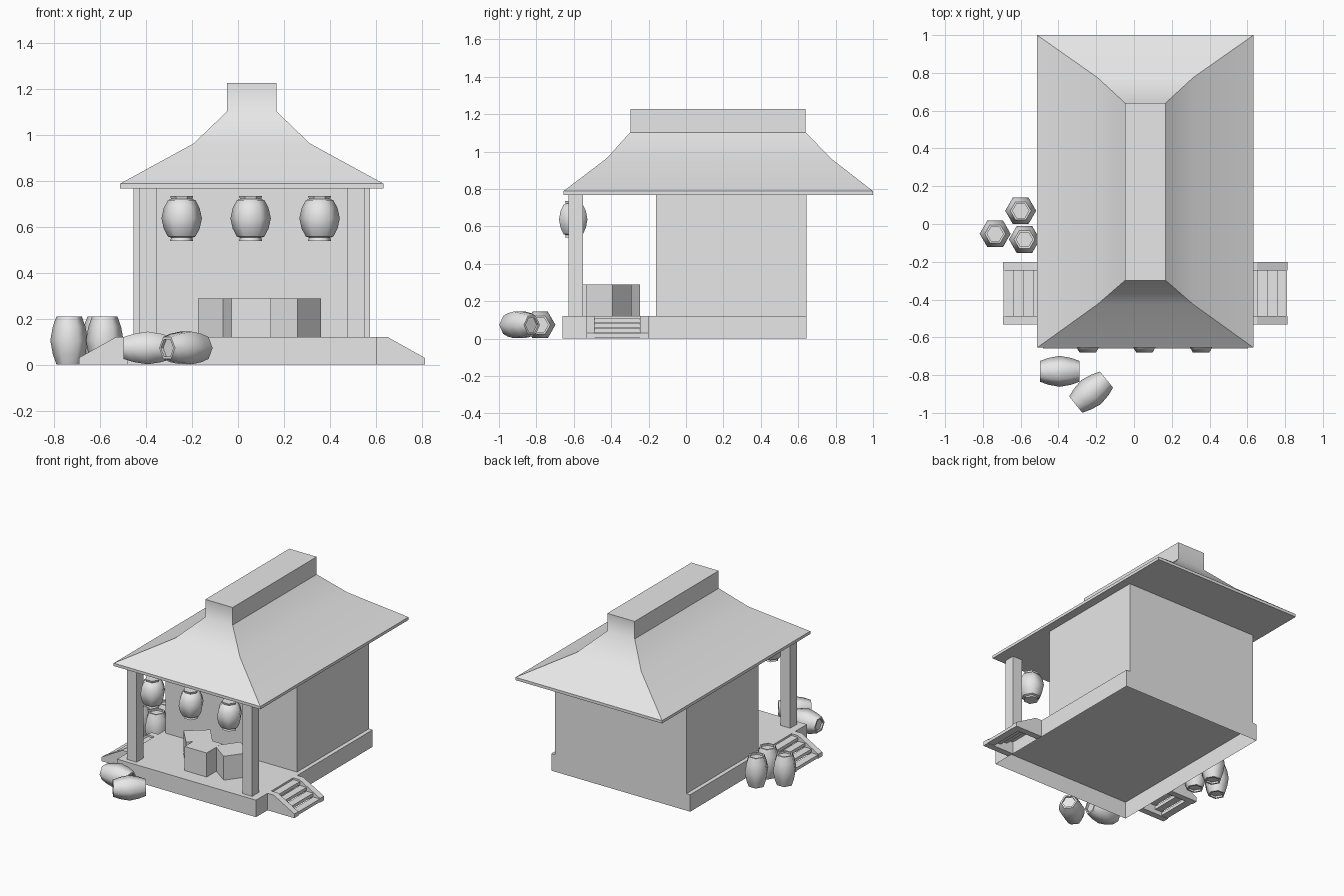
import bpy, bmesh
from math import radians, cos, sin, pi
from mathutils import Matrix, Vector

cube = bpy.data.objects.get("Cube")
if cube:
    bpy.data.objects.remove(cube, do_unlink=True)

MID = 0.06      # centre line of the building
FLOOR = 0.12    # top of the plinth

grey = bpy.data.materials.new("plain_grey")
grey.use_nodes = True
grey.diffuse_color = (0.8, 0.8, 0.8, 1)
grey.node_tree.nodes["Principled BSDF"].inputs["Base Color"].default_value = (0.8, 0.8, 0.8, 1)


def finish(name, bm, matrix=None):
    mesh = bpy.data.meshes.new(name)
    bm.to_mesh(mesh)
    bm.free()
    mesh.materials.append(grey)
    obj = bpy.data.objects.new(name, mesh)
    bpy.context.collection.objects.link(obj)
    if matrix:
        obj.matrix_world = matrix
    return obj


def box(name, x, y, z, turn=0, hollow=False):
    """Box from (min, max) ranges, turned about its own vertical axis; hollow leaves the underside open."""
    bm = bmesh.new()
    size = Vector((x[1] - x[0], y[1] - y[0], z[1] - z[0]))
    bmesh.ops.create_cube(bm, size=1, matrix=Matrix.Diagonal(size).to_4x4())
    if hollow:
        bm.normal_update()
        under = [f for f in bm.faces if f.normal.z < -0.5]
        bmesh.ops.delete(bm, geom=under, context='FACES_ONLY')
    centre = Vector((sum(x), sum(y), sum(z))) / 2
    return finish(name, bm, Matrix.Translation(centre) @ Matrix.Rotation(radians(turn), 4, 'Z'))


def loft(bm, rings):
    """Skin a stack of point rings and cap both ends; returns side faces per band."""
    loops = [[bm.verts.new(p) for p in ring] for ring in rings]
    n = len(loops[0])
    bands = []
    for a, b in zip(loops, loops[1:]):
        bands.append([bm.faces.new((a[i], a[(i + 1) % n], b[(i + 1) % n], b[i])) for i in range(n)])
    bm.faces.new(loops[0])
    bm.faces.new(loops[-1])
    bmesh.ops.recalc_face_normals(bm, faces=bm.faces)
    return bands


def turned(name, profile, location, rotation=(0, 0, 0), flat=()):
    """Six-sided turned body; bands listed in flat keep hard edges."""
    bm = bmesh.new()
    rings = [[(r * cos(k * pi / 3), r * sin(k * pi / 3), z) for k in range(6)] for r, z in profile]
    for i, band in enumerate(loft(bm, rings)):
        for f in band:
            f.smooth = i not in flat
    m = Matrix.Translation(location)
    m = m @ Matrix.Rotation(radians(rotation[2]), 4, 'Z') @ Matrix.Rotation(radians(rotation[0]), 4, 'X')
    return finish(name, bm, m)


def both_ends(half):
    return [(r, -z) for r, z in half] + [(r, z) for r, z in reversed(half) if z > 0]


# Open-bottomed plinth, walls and porch posts
box("plinth", (-0.483, 0.603), (-0.66, 0.643), (0, FLOOR), hollow=True)
box("house_walls", (-0.454, 0.574), (-0.16, 0.643), (FLOOR, 0.77))
for side, name in ((-1, "right_post"), (1, "left_post")):
    x = MID + side * 0.452
    box(name, (x - 0.038, x + 0.038), (-0.627, -0.55), (FLOOR, 0.77))

# Flared hip roof with a raised ridge: half width, front y, back y, height
levels = [
    (0.573, -0.655, 1.0, 0.768),
    (0.573, -0.655, 1.0, 0.788),
    (0.253, -0.425, 0.775, 0.963),
    (0.107, -0.298, 0.64, 1.103),
    (0.107, -0.298, 0.64, 1.227),
]
bm = bmesh.new()
loft(bm, [[(MID - w, f, z), (MID + w, f, z), (MID + w, b, z), (MID - w, b, z)]
          for w, f, b, z in levels])
roof = finish("roof", bm)
bpy.ops.object.select_all(action='DESELECT')
roof.select_set(True)
bpy.context.view_layer.objects.active = roof
bpy.ops.object.shade_smooth_by_angle(angle=radians(45))

# Side stairs: sloped stringers and plank treads, one flight on each side
stringer = [(0.543, 0), (0.753, 0), (0.753, 0.03), (0.592, FLOOR), (0.543, FLOOR)]
for side, label in ((-1, "right"), (1, "left")):
    for y, end in ((-0.532, "front"), (-0.245, "back")):
        bm = bmesh.new()
        loft(bm, [[(MID + side * x, yy, z) for x, z in stringer] for yy in (y, y + 0.044)])
        finish(f"{label}_stair_{end}_stringer", bm)
    for i in range(4):
        near, top = 0.543 + i * 0.052, 0.107 - i * 0.027
        xs = sorted((MID + side * near, MID + side * (near + 0.052)))
        box(f"{label}_stair_tread_{i + 1}", xs, (-0.489, -0.244), (top - 0.022, top))

# Crates on the porch
for name, x, y, turn, top in (("front_crate", 0.057, -0.468, 0, 0.29),
                              ("left_crate", 0.241, -0.411, 54, 0.289),
                              ("right_crate", -0.054, -0.368, 40, 0.288)):
    box(name, (x - 0.086, x + 0.086), (y - 0.086, y + 0.086), (FLOOR, top), turn)

# Hanging lanterns under the front eave
lantern = both_ends([(0.05, 0.0975), (0.046, 0.084), (0.06, 0.079), (0.078, 0.045), (0.088, 0)])
for i in range(3):
    turned(f"lantern_{i + 1}", lantern, (MID - 0.005 + (i - 1) * 0.3, -0.603, 0.637), flat=(1, 7))

# Barrels with recessed lids
barrel = both_ends([(0.043, 0.092), (0.043, 0.105), (0.055, 0.105),
                    (0.071, 0.06), (0.082, 0)])
rims = (0, 1, 6, 7)
for i, (x, y) in enumerate(((-0.735, -0.052), (-0.6, 0.07), (-0.58, -0.082))):
    turned(f"standing_barrel_{i + 1}", barrel, (x, y, 0.106), flat=rims)
for i, (x, y, turn) in enumerate(((-0.393, -0.78, 90), (-0.227, -0.89, 129))):
    turned(f"lying_barrel_{i + 1}", barrel, (x, y, 0.073), (90, 0, turn), flat=rims)
